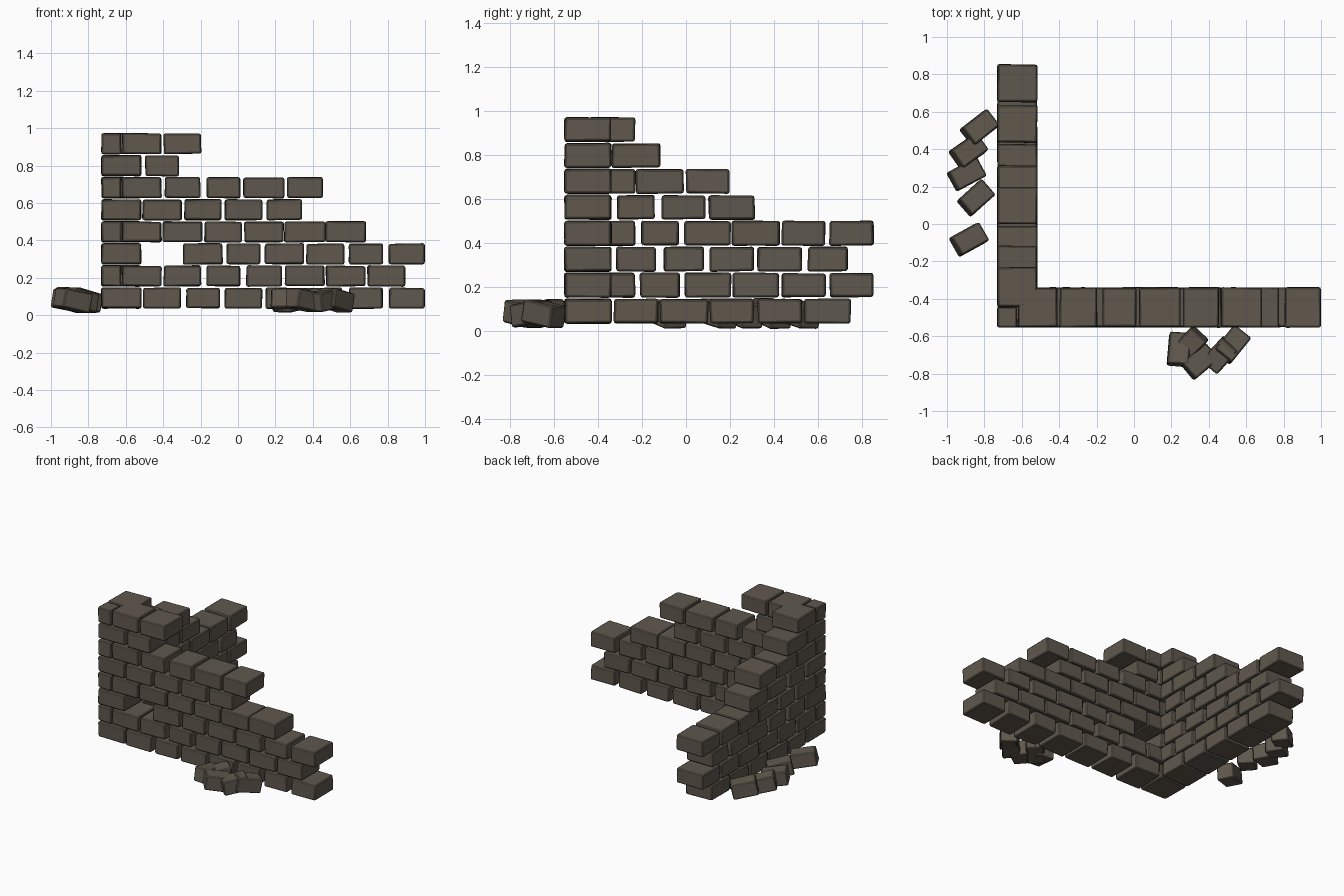
import bpy
import bmesh
import random
from math import radians
from mathutils import Matrix, Vector

random.seed(4)

default = bpy.data.objects.get("Cube")
if default:
    bpy.data.objects.remove(default, do_unlink=True)


def make_material(name, rgb):
    mat = bpy.data.materials.new(name)
    mat.use_nodes = True
    colour = (*rgb, 1)
    mat.diffuse_color = colour
    bsdf = mat.node_tree.nodes["Principled BSDF"]
    bsdf.inputs["Base Color"].default_value = colour
    bsdf.inputs["Roughness"].default_value = 0.9
    return mat


STONE = make_material("brown grey stone", (0.115, 0.098, 0.075))
WORN_EDGE = make_material("dark worn edge", (0.05, 0.043, 0.033))


def brick(name, centre, size, turn=0, tilt=0):
    """One slightly irregular brick with rounded, darker edges."""
    bm = bmesh.new()
    bmesh.ops.create_cube(bm, size=1, matrix=Matrix.Diagonal((*size, 1)))
    for vert in bm.verts:
        vert.co += Vector([random.uniform(-0.003, 0.003) for _ in range(3)])
    mesh = bpy.data.meshes.new(name)
    bm.to_mesh(mesh)
    bm.free()
    mesh.materials.append(STONE)
    mesh.materials.append(WORN_EDGE)

    obj = bpy.data.objects.new(name, mesh)
    bpy.context.collection.objects.link(obj)
    obj.location = centre
    obj.rotation_euler = (0, radians(tilt), radians(turn))

    bevel = obj.modifiers.new("rounded edges", "BEVEL")
    bevel.width = 0.011
    bevel.segments = 2
    bevel.material = 1
    bevel.harden_normals = True
    mesh.shade_smooth()
    return obj


# Wall layout
DEPTH = 0.212
HEIGHT = 0.11
COURSE = 0.118
PITCH = 0.218
CORNER = Vector((-0.624, -0.446, 0.092))

# Brick lengths along each wall, one list per course; zero leaves a hole
front_lengths = [
    [.2, .18, .2, .2, .18, .18, .19],
    [.21, .2, .18, .19, .21, .21, .2],
    [0, .21, .18, .21, .2, .18, .19],
    [.21, .21, .2, .21, .22, .22],
    [.21, .2, .2, .19],
    [.21, .19, .18, .22, .19],
    [.18],
    [.21, .2],
]
side_lengths = [
    [.2, .22, .2, .2, .21],
    [.21, .18, .21, .21, .2, .2],
    [.18, .18, .2, .2, .18],
    [.21, .17, .21, .22, .2, .2],
    [.17, .2, .21],
    [.21, .22, .2],
    [.22],
    [.21],
]


def lay_course(name, row, lengths, axis):
    """Lay one course away from the corner; odd courses shift half a brick."""
    start = 0.5 if row % 2 else 1
    for i, length in enumerate(lengths):
        if not length:
            continue
        centre = CORNER.copy()
        centre.z += row * COURSE
        centre[axis] += (start + i) * PITCH
        size = [DEPTH, DEPTH, HEIGHT]
        size[axis] = length
        brick(f"{name}_course_{row}_brick_{i}", centre, size)


for row, (front, side) in enumerate(zip(front_lengths, side_lengths)):
    lay_course("front_wall", row, front, 0)
    lay_course("side_wall", row, side, 1)
    # Whole corner brick on even courses, a quarter brick on odd ones
    centre = CORNER + Vector((0, 0, row * COURSE))
    width = DEPTH
    if row % 2:
        width = DEPTH / 2
        centre -= Vector((width / 2, width / 2, 0))
    brick(f"corner_brick_{row}", centre, (width, width, HEIGHT))

# Fallen bricks: x, y, turn, tilt
side_rubble = [
    (-.825, .515, 38, 12),
    (-.885, .39, 35, 14),
    (-.895, .265, 28, 10),
    (-.845, .14, 41, 13),
    (-.883, -.083, 30, 12),
]
front_rubble = [
    (.24, -.67, 85, 8),
    (.295, -.645, 46, -10),
    (.35, -.735, 40, 9),
    (.525, -.645, 52, 12),
    (.46, -.7, 48, -8),
]
for side, fallen in (("side", side_rubble), ("front", front_rubble)):
    for i, (x, y, turn, tilt) in enumerate(fallen):
        brick(f"{side}_fallen_brick_{i}", (x, y, 0.08), (.17, .115, .105), turn, tilt)
